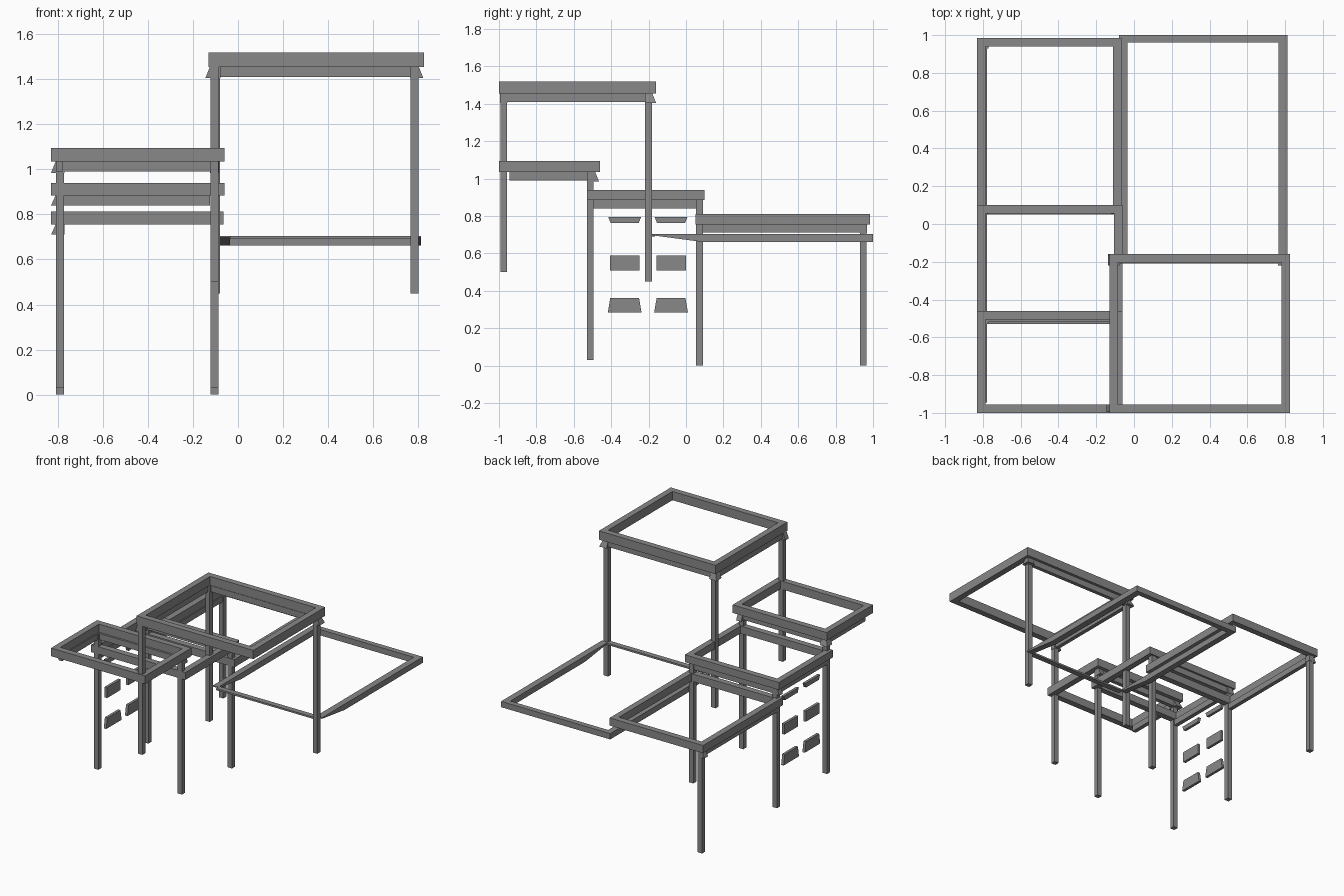
import bpy, bmesh

grey = bpy.data.materials.new("timber grey")
grey.diffuse_color = (0.25, 0.25, 0.25, 1)


def solid(name, verts, faces):
    me = bpy.data.meshes.new(name)
    me.from_pydata(verts, [], faces)
    bm = bmesh.new()
    bm.from_mesh(me)
    bmesh.ops.recalc_face_normals(bm, faces=bm.faces)
    bm.to_mesh(me)
    bm.free()
    me.materials.append(grey)
    ob = bpy.data.objects.new(name, me)
    bpy.context.collection.objects.link(ob)
    return ob


HEX = [(0, 1, 2, 3), (4, 5, 6, 7), (0, 1, 5, 4), (1, 2, 6, 5), (2, 3, 7, 6), (3, 0, 4, 7)]


def rect(x0, x1, y0, y1, z):
    return [(x0, y0, z), (x1, y0, z), (x1, y1, z), (x0, y1, z)]


def box(name, x0, x1, y0, y1, z0, z1):
    return solid(name, rect(x0, x1, y0, y1, z0) + rect(x0, x1, y0, y1, z1), HEX)


def frame(name, x0, x1, y0, y1, z0, z1, w=0.045):
    # rectangular ring: four loops of four corners
    v = []
    for z in (z0, z1):
        v += rect(x0, x1, y0, y1, z) + rect(x0 + w, x1 - w, y0 + w, y1 - w, z)
    f = []
    for i in range(4):
        j = (i + 1) % 4
        f += [(i, j, j + 4, i + 4), (i + 8, j + 8, j + 12, i + 12),
              (i, j, j + 8, i + 8), (i + 4, j + 4, j + 12, i + 12)]
    return solid(name, v, f)


def bracket(name, x, y, z0, z1, dx, dy, h=0.02):
    # post cap flaring outward at its foot
    e = 0.02
    xa, xb = x - h - e * (dx < 0), x + h + e * (dx > 0)
    ya, yb = y - h - e * (dy < 0), y + h + e * (dy > 0)
    return solid(name, rect(xa, xb, ya, yb, z0) + rect(x - h, x + h, y - h, y + h, z1), HEX)


# roof edge frames
frame("tall_roof_frame", -0.13, 0.825, -1.0, -0.16, 1.455, 1.52)
frame("upper_roof_frame", -0.83, -0.06, -1.0, -0.46, 1.035, 1.095)
frame("middle_roof_frame", -0.83, -0.06, -0.53, 0.10, 0.885, 0.94)
frame("lower_roof_frame", -0.83, -0.065, 0.05, 0.985, 0.755, 0.812)

# terrace rim: side beams thin out toward the house
prof = [(-0.18, 0.705), (-0.18, 0.697), (0.085, 0.662), (1.0, 0.662), (1.0, 0.705)]
for name, xa, xb in (("terrace_left_beam", -0.08, -0.035), ("terrace_right_beam", 0.765, 0.813)):
    n = len(prof)
    solid(name, [(x, y, z) for x in (xa, xb) for y, z in prof],
          [tuple(range(n)), tuple(range(n, 2 * n))] +
          [(i, (i + 1) % n, (i + 1) % n + n, i + n) for i in range(n)])
box("terrace_back_beam", -0.035, 0.765, 0.96, 1.0, 0.662, 0.705)
box("terrace_front_beam", -0.035, 0.765, -0.205, -0.165, 0.692, 0.705)

# corner posts: x, y, bottom, top
for x, y, z0, z1 in [(-0.79, -0.512, 0.03, 1.035), (-0.105, -0.512, 0.03, 1.035),
                     (-0.79, 0.072, 0, 0.885), (-0.105, 0.072, 0, 0.885),
                     (-0.79, 0.948, 0, 0.755), (-0.105, -0.975, 0.5, 1.455),
                     (-0.097, -0.2, 0.45, 1.455), (0.783, -0.2, 0.45, 1.455)]:
    box("corner_post", x - 0.018, x + 0.018, y - 0.018, y + 0.018, z0, z1)

# flared post caps
for x, y, z0, z1, dx, dy in [(-0.097, -0.2, 1.405, 1.455, -1, 1), (0.783, -0.2, 1.405, 1.455, 1, 1),
                             (-0.105, -0.975, 1.405, 1.455, -1, 0),
                             (-0.79, -0.505, 0.985, 1.035, -1, 1), (-0.105, -0.505, 0.985, 1.035, 0, 1),
                             (-0.79, 0.072, 0.84, 0.885, -1, 0), (-0.79, 0.948, 0.71, 0.755, -1, 0)]:
    bracket("post_cap", x, y, z0, z1, dx, dy)

# wall head strips under the frames
box("tall_back_strip", -0.08, 0.765, -0.208, -0.18, 1.41, 1.455)
box("tall_left_strip", -0.122, -0.092, -0.955, -0.22, 1.41, 1.455)
box("upper_back_strip", -0.77, -0.125, -0.52, -0.49, 0.99, 1.035)
box("upper_left_strip", -0.808, -0.778, -0.945, -0.525, 0.99, 1.035)
box("middle_back_strip", -0.77, -0.125, 0.055, 0.085, 0.84, 0.885)
box("middle_left_strip", -0.808, -0.778, -0.495, 0.055, 0.84, 0.885)
box("lower_left_strip", -0.808, -0.778, 0.09, 0.93, 0.712, 0.755)

# window bars between the left posts: z range, half widths at bottom and top
for yc in (-0.328, -0.08):
    for z0, z1, wb, wt in ((0.762, 0.795, 0.075, 0.088), (0.51, 0.588, 0.079, 0.079),
                           (0.285, 0.362, 0.09, 0.077)):
        solid("window_panel", rect(-0.806, -0.786, yc - wb, yc + wb, z0) +
              rect(-0.806, -0.786, yc - wt, yc + wt, z1), HEX)
